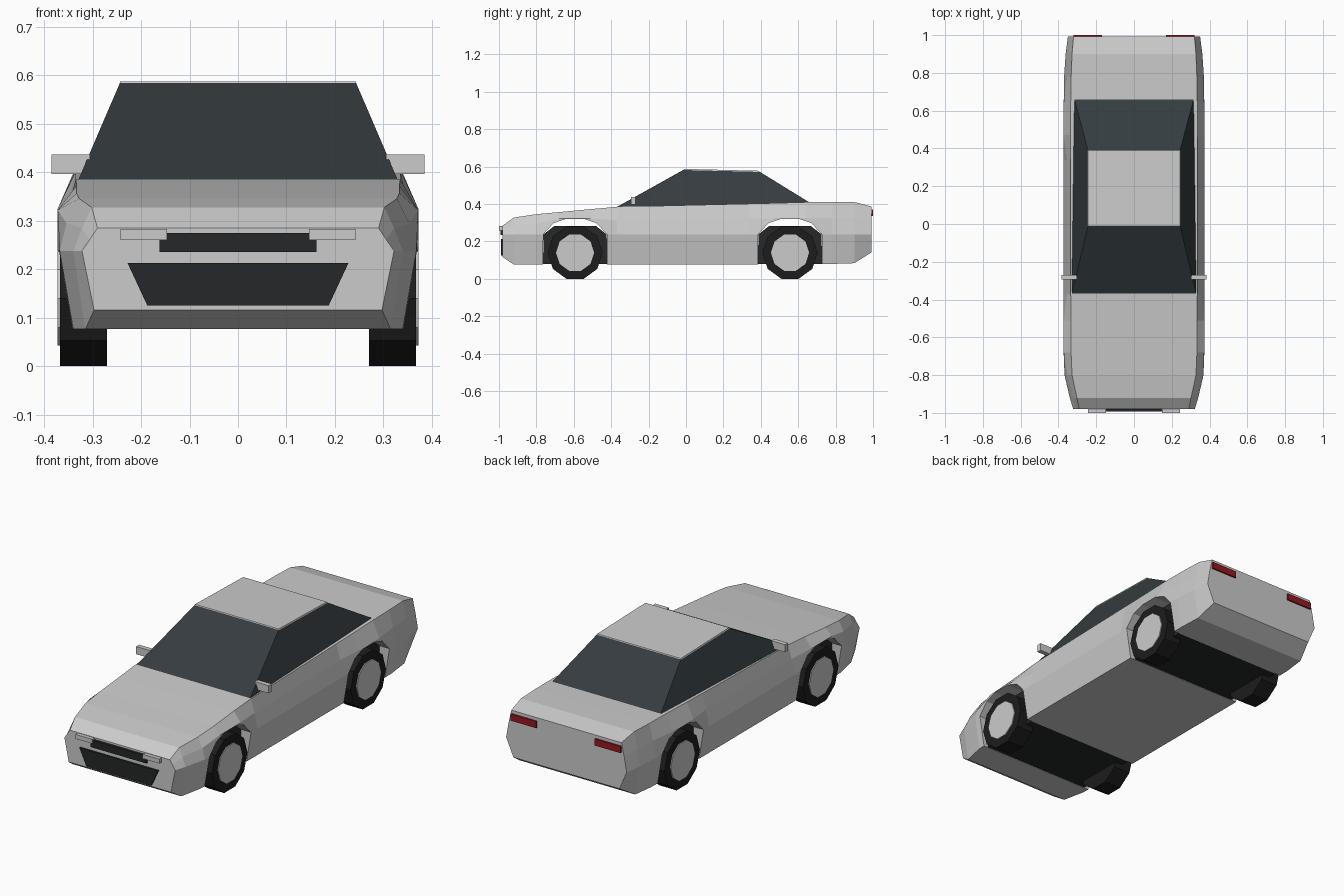
import bpy, bmesh, math

if "Cube" in bpy.data.objects:
    bpy.data.objects.remove(bpy.data.objects["Cube"])

def material(name, rgb):
    m = bpy.data.materials.new(name)
    m.diffuse_color = (*rgb, 1)
    m.use_nodes = True
    m.node_tree.nodes["Principled BSDF"].inputs["Base Color"].default_value = m.diffuse_color
    return m

GLASS = material("dark_glass", (0.035, 0.045, 0.05))
BLACK = material("black_trim", (0.018, 0.02, 0.021))
RUBBER = material("rubber", (0.012, 0.012, 0.012))
LAMP = material("lamp", (0.8, 0.82, 0.82))
RED = material("red_lamp", (0.3, 0.01, 0.015))

def loft(name, rings, mat=None):
    """Skin a series of equal-length rings and cap both ends."""
    bm = bmesh.new()
    vs = [[bm.verts.new(p) for p in ring] for ring in rings]
    n = len(rings[0])
    for a, b in zip(vs, vs[1:]):
        for i in range(n):
            j = (i + 1) % n
            bm.faces.new((a[i], a[j], b[j], b[i]))
    bm.faces.new(vs[0])
    bm.faces.new(vs[-1])
    bmesh.ops.recalc_face_normals(bm, faces=bm.faces)
    me = bpy.data.meshes.new(name)
    bm.to_mesh(me)
    bm.free()
    ob = bpy.data.objects.new(name, me)
    bpy.context.collection.objects.link(ob)
    if mat:
        me.materials.append(mat)
    return ob

def prism_x(name, yz, x0, x1, mat=None):
    return loft(name, [[(x, y, z) for y, z in yz] for x in (x0, x1)], mat)

def prism_y(name, xz, y0, y1, mat=None):
    return loft(name, [[(x, y, z) for x, z in xz] for y in (y0, y1)], mat)

def rect(a0, a1, b0, b1):
    return [(a0, b0), (a1, b0), (a1, b1), (a0, b1)]

def decagon(y, z, r):
    return [(y + r * math.cos(k * math.pi / 5), z + r * math.sin(k * math.pi / 5)) for k in range(10)]

# Body: y, bottom x, bottom z, waist x, shoulder x, shoulder z, top x, top z
stations = [
    (-0.98, 0.297, 0.116, 0.322, 0.306, 0.261, 0.290, 0.285),
    (-0.92, 0.315, 0.077, 0.340, 0.322, 0.285, 0.302, 0.328),
    (-0.80, 0.340, 0.077, 0.368, 0.354, 0.295, 0.328, 0.346),
    (-0.68, 0.345, 0.077, 0.372, 0.372, 0.322, 0.333, 0.357),
    (-0.51, 0.345, 0.077, 0.372, 0.372, 0.322, 0.333, 0.373),
    (-0.37, 0.345, 0.077, 0.372, 0.354, 0.315, 0.335, 0.385),
    (0.34, 0.345, 0.077, 0.372, 0.354, 0.322, 0.335, 0.402),
    (0.47, 0.345, 0.077, 0.372, 0.372, 0.325, 0.335, 0.405),
    (0.64, 0.345, 0.077, 0.372, 0.372, 0.325, 0.335, 0.410),
    (0.78, 0.345, 0.080, 0.370, 0.354, 0.325, 0.333, 0.411),
    (0.90, 0.335, 0.084, 0.362, 0.346, 0.325, 0.328, 0.411),
    (0.992, 0.308, 0.142, 0.350, 0.336, 0.315, 0.320, 0.387),
]
rings = []
for y, xb, zb, xw, xs, zs, xt, zt in stations:
    half = [(xb, zb), (xw, 0.238), (xs, zs), (xt, zt)]
    rings.append([(x, y, z) for x, z in half] + [(-x, y, z) for x, z in reversed(half)])
body = loft("body", rings)

# Wheel arches, liners and wheels
AXLES = {"front": -0.593, "rear": 0.556}
for end, yc in AXLES.items():
    half = [(0.172, -0.05), (0.170, 0.238), (0.115, 0.298), (0.05, 0.32)]
    arch = [(yc + a, z) for a, z in half] + [(yc - a, z) for a, z in reversed(half)]
    cutter = prism_x(end + "_arch_cutter", arch, -0.6, 0.6)
    cutter.hide_render = True
    cutter.hide_viewport = True
    cutter.display_type = 'WIRE'
    mod = body.modifiers.new(end + "_arch", 'BOOLEAN')
    mod.operation = 'DIFFERENCE'
    mod.solver = 'EXACT'
    mod.object = cutter

    half = [(0.171, 0.079), (0.169, 0.238), (0.11, 0.284)]
    liner = [(yc + a, z) for a, z in half] + [(yc - a, z) for a, z in reversed(half)]
    prism_x(end + "_arch_liner", liner, -0.315, 0.315, BLACK)

    for side, s in (("left", -1), ("right", 1)):
        prism_x(f"{end}_{side}_tyre", decagon(yc, 0.14, 0.14 / math.cos(math.pi / 10)),
                s * 0.27, s * 0.367, RUBBER)
        prism_x(f"{end}_{side}_hub", decagon(yc, 0.14, 0.102), s * 0.34, s * 0.372)

# Cabin glass and roof panel
def slab(y0, y1, x0, x1, z0, z1):
    return [(-x0, y0, z0), (x0, y0, z0), (x1, y1, z1), (-x1, y1, z1)]

loft("cabin_glass", [slab(-0.38, 0.668, 0.332, 0.318, 0.379, 0.404),
                     slab(-0.012, 0.392, 0.244, 0.244, 0.584, 0.574)], GLASS)
loft("roof", [slab(-0.013, 0.393, 0.245, 0.245, 0.582, 0.572),
              slab(-0.01, 0.39, 0.243, 0.243, 0.588, 0.578)])

# Front grille and lower intake
prism_y("upper_grille", rect(-0.162, 0.162, 0.236, 0.275), -0.993, -0.96, BLACK)
prism_y("lower_intake", [(-0.187, 0.125), (0.187, 0.125), (0.228, 0.213), (-0.228, 0.213)],
        -0.99, -0.96, BLACK)

# Lamps and door mirrors on both sides
for side, s in (("left", -1), ("right", 1)):
    prism_y(side + "_headlight", rect(s * 0.147, s * 0.243, 0.26, 0.283), -1.0, -0.95, LAMP)
    prism_y(side + "_tail_light", rect(s * 0.17, s * 0.32, 0.335, 0.37), 0.97, 1.0, RED)
    prism_y(side + "_mirror", rect(s * 0.305, s * 0.385, 0.397, 0.437), -0.295, -0.27)
